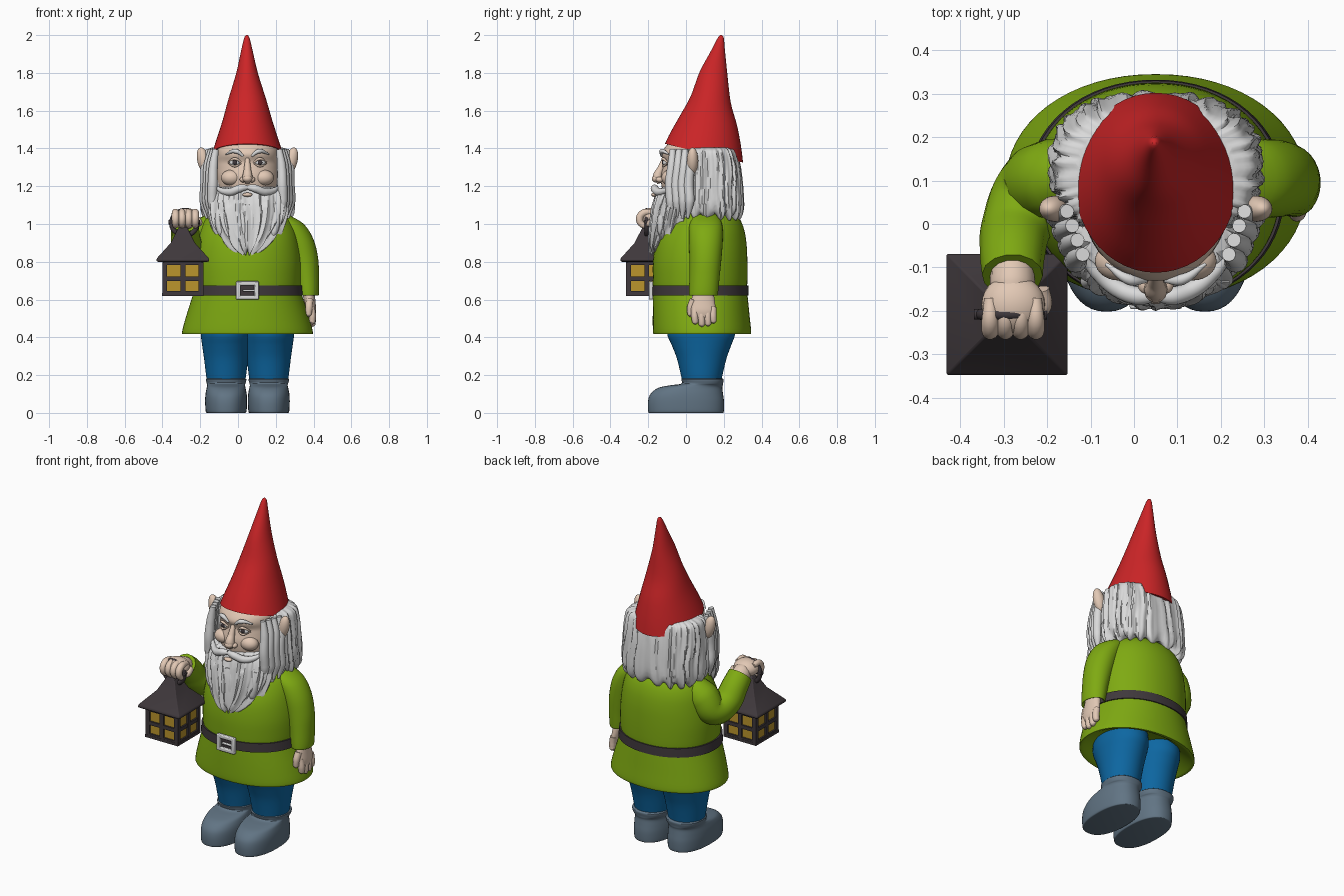
import bpy, bmesh, math
from math import sin, cos, pi, radians
from mathutils import Vector, Matrix

CX = 0.05  # centre line of the figure


def material(name, rgb):
    m = bpy.data.materials.new(name)
    m.diffuse_color = (*rgb, 1)
    return m


RED = material("hat_red", (0.60, 0.018, 0.02))
GREEN = material("tunic_green", (0.21, 0.40, 0.006))
BLUE = material("trouser_blue", (0.004, 0.135, 0.36))
GREY = material("boot_grey", (0.12, 0.175, 0.23))
SKIN = material("skin", (0.76, 0.58, 0.46))
WHITE = material("hair_white", (0.70, 0.70, 0.70))
DARK = material("dark_iron", (0.05, 0.04, 0.045))
YELLOW = material("window_yellow", (0.50, 0.30, 0.025))


def finish(name, bm, mat):
    bmesh.ops.recalc_face_normals(bm, faces=bm.faces)
    me = bpy.data.meshes.new(name)
    bm.to_mesh(me)
    bm.free()
    me.materials.append(mat)
    ob = bpy.data.objects.new(name, me)
    bpy.context.collection.objects.link(ob)
    return ob


def loft(name, mat, rings, n=48, steps=4, p=2.0, phase=0.0, warp=None):
    """Skin through rings (z, cx, cy, rx, ry[, tilt]) with smooth interpolation."""
    rings = [Vector(tuple(r) + (0,) * (6 - len(r))) for r in rings]
    path = []
    for i in range(len(rings) - 1):
        a, b = rings[max(i - 1, 0)], rings[i]
        c, d = rings[i + 1], rings[min(i + 2, len(rings) - 1)]
        for k in range(steps):
            t = k / steps
            path.append(b + 0.5 * t * ((c - a) + t * ((2 * a - 5 * b + 4 * c - d) + t * (3 * b - a - 3 * c + d))))
    path.append(rings[-1])
    bm = bmesh.new()
    loops = []
    for z, cx, cy, rx, ry, tilt in path:
        row = []
        for j in range(n):
            a = 2 * pi * j / n + phase
            m, dz = warp(a, z) if warp else (1, 0)
            c, s = cos(a), sin(a)
            x = math.copysign(abs(c) ** (2 / p), c) * rx * m
            y = math.copysign(abs(s) ** (2 / p), s) * ry * m
            row.append(bm.verts.new((cx + x, cy + y, z + tilt * y + dz)))
        loops.append(row)
    for r, q in zip(loops, loops[1:]):
        for j in range(n):
            k = (j + 1) % n
            bm.faces.new((r[j], r[k], q[k], q[j]))
    bm.faces.new(loops[0])
    bm.faces.new(loops[-1])
    return finish(name, bm, mat)


def tubes(name, mat, paths):
    """Tapered round tubes; each path is a list of (x, y, z, radius)."""
    cu = bpy.data.curves.new(name, 'CURVE')
    cu.dimensions = '3D'
    cu.bevel_depth, cu.bevel_resolution, cu.resolution_u = 1.0, 5, 8
    cu.use_fill_caps = True
    for path in paths:
        sp = cu.splines.new('BEZIER')
        sp.bezier_points.add(len(path) - 1)
        for bp, (x, y, z, r) in zip(sp.bezier_points, path):
            bp.co, bp.radius = (x, y, z), r
            bp.handle_left_type = bp.handle_right_type = 'AUTO'
    tmp = bpy.data.objects.new(name + "_curve", cu)
    bpy.context.collection.objects.link(tmp)
    dg = bpy.context.evaluated_depsgraph_get()
    me = bpy.data.meshes.new_from_object(tmp.evaluated_get(dg))
    bpy.data.objects.remove(tmp)
    me.name = name
    me.materials.clear()
    me.materials.append(mat)
    ob = bpy.data.objects.new(name, me)
    bpy.context.collection.objects.link(ob)
    return ob


def mirrored(path):
    """Path with x measured from the centre line, on both sides."""
    return [[(CX + s * x, y, z, r) for x, y, z, r in path] for s in (-1, 1)]


def blobs(name, mat, items):
    """Ellipsoids given as (centre, radii, tilt about y)."""
    bm = bmesh.new()
    for c, r, tilt in items:
        mtx = Matrix.Translation(c) @ Matrix.Rotation(tilt, 4, 'Y') @ Matrix.Diagonal((*r, 1))
        bmesh.ops.create_uvsphere(bm, u_segments=28, v_segments=18, radius=1, matrix=mtx)
    return finish(name, bm, mat)


def boxes(name, mat, items, bevel=0.0):
    """Boxes given as (centre, full size, turn about z around the lantern axis)."""
    bm = bmesh.new()
    for c, size, mtx in items:
        bmesh.ops.create_cube(bm, size=1, matrix=mtx @ Matrix.Translation(c) @ Matrix.Diagonal((*size, 1)))
    ob = finish(name, bm, mat)
    if bevel:
        mod = ob.modifiers.new("bevel", 'BEVEL')
        mod.width, mod.segments = bevel, 2
    return ob


def strands(count, depth):
    def warp(a, z):
        w = 0.9 * sin(11 * z + 3 * a) + 0.4 * sin(23 * z)
        m = 1 + depth * (abs(sin(count * a + w)) - 0.6) + depth * 0.35 * sin(count * 3.1 // 1 * a + 2 * w)
        return m, (0.018 * sin((count + 4) * a) if z < 1.1 else 0)
    return warp


# hat
loft("hat", RED, [(1.375, CX, .095, .187, .207, -.24), (1.45, CX, .105, .163, .186, -.2),
                  (1.55, CX, .12, .131, .15, -.18), (1.66, .049, .131, .1, .106, -.16),
                  (1.80, .048, .146, .057, .073, -.1), (1.92, .047, .17, .03, .036, 0),
                  (1.985, .047, .184, .014, .016, 0), (2.0, .047, .186, .004, .004, 0)])

# head, nose, ears and face
loft("head", SKIN, [(1.08, CX, .05, .12, .14), (1.18, CX, .05, .157, .175), (1.25, CX, .05, .168, .183),
                    (1.30, CX, .05, .168, .172), (1.33, CX, .05, .167, .167), (1.37, CX, .05, .167, .181),
                    (1.41, CX, .05, .16, .158), (1.46, CX, .06, .12, .12)])
tubes("nose", SKIN, [[(CX, -.115, 1.345, .012), (CX, -.135, 1.29, .019), (CX, -.15, 1.25, .027), (CX, -.14, 1.215, .012)]])
blobs("nose_tip", SKIN, [((CX, -.155, 1.24), (.026, .026, .021), 0)]
      + [((CX + s * .024, -.14, 1.235), (.017, .02, .015), 0) for s in (-1, 1)])
blobs("cheeks", SKIN, [((CX + s * .085, -.085, 1.245), (.055, .045, .042), 0) for s in (-1, 1)])
blobs("ears", SKIN, [((CX + s * .232, .035, 1.335), (.033, .03, .072), s * radians(14)) for s in (-1, 1)])
blobs("eyeballs", WHITE, [((CX + s * .067, -.108, 1.325), (.028, .016, .017), 0) for s in (-1, 1)])
blobs("pupils", DARK, [((CX + s * .067, -.121, 1.326), (.012, .006, .013), 0) for s in (-1, 1)])
tubes("eyelids", SKIN, mirrored([(.032, -.118, 1.325, .004), (.065, -.122, 1.345, .008), (.102, -.096, 1.325, .004)])
      + mirrored([(.032, -.118, 1.322, .003), (.065, -.122, 1.306, .006), (.102, -.096, 1.322, .003)]))
tubes("eyebrows", WHITE, mirrored([(.022, -.13, 1.36, .006), (.06, -.128, 1.385, .013), (.115, -.092, 1.37, .004)]))
blobs("lower_lip", SKIN, [((CX, -.168, 1.155), (.026, .016, .011), 0)])

# hair, side locks, beard and moustache
loft("hair", WHITE, [(1.06, CX, .13, .15, .11), (1.035, CX, .13, .21, .15), (1.08, CX, .13, .242, .172),
                     (1.2, CX, .13, .241, .168), (1.32, CX, .125, .234, .158), (1.385, CX, .12, .222, .145),
                     (1.405, CX, .12, .18, .12)], n=160, p=2.5, warp=strands(13, .05))
tubes("side_locks", WHITE, [q for k in range(4) for q in mirrored([
    (.168 + .012 * k, -.07 + .033 * k, 1.395, .016), (.18 + .014 * k, -.075 + .033 * k, 1.31, .024),
    (.184 + .013 * k, -.085 + .033 * k, 1.21, .027), (.186 + .014 * k, -.08 + .033 * k, 1.12, .026),
    (.18 + .012 * k, -.08 + .03 * k, 1.03, .006)])])
loft("beard", WHITE, [(.85, CX, -.145, .035, .035), (.875, CX, -.12, .088, .075), (.92, CX, -.085, .142, .11),
                      (.98, CX, -.065, .18, .125), (1.05, CX, -.05, .203, .132), (1.12, CX, -.03, .207, .138),
                      (1.17, CX, -.01, .195, .14), (1.195, CX, 0, .17, .12)], n=144, p=2.2, warp=strands(11, .08))
tubes("beard_locks", WHITE, [q for x0, x1, zb in ((.02, .015, .845), (.055, .05, .86), (.095, .085, .885), (.135, .115, .91))
                             for q in mirrored([(x0, -.155 + x0 * .25, 1.12, .012), (x0 * 1.15, -.172 + x0 * .3, 1.04, .018),
                                                (x0 * 1.05, -.178 + x0 * .35, .96, .019), (x1, -.17 + x0 * .35, zb, .005)])])
tubes("moustache", WHITE, mirrored([(0, -.165, 1.195, .013), (.04, -.166, 1.188, .021), (.09, -.147, 1.17, .021),
                                    (.14, -.108, 1.178, .015), (.172, -.07, 1.205, .004)]))

# tunic with a hollow hem
loft("tunic", GREEN, [(.47, CX, .08, .23, .18), (.43, CX, .085, .31, .225), (.418, CX, .085, .338, .252),
                      (.43, CX, .085, .346, .26), (.52, CX, .08, .322, .256), (.62, CX, .076, .29, .25),
                      (.65, CX, .075, .282, .247), (.70, CX, .075, .285, .25), (.80, CX, .075, .285, .25),
                      (.90, CX, .08, .272, .24), (.98, CX, .09, .25, .215), (1.04, CX, .095, .21, .18),
                      (1.09, CX, .095, .13, .12)], n=64, p=2.1)

# belt and buckle
loft("belt", DARK, [(.622, CX, .075, .28, .243), (.622, CX, .075, .297, .257), (.675, CX, .075, .292, .255),
                    (.675, CX, .075, .275, .24)], n=64, steps=1, p=2.1)
I4 = Matrix.Identity(4)
boxes("buckle", WHITE, [((CX, -.185, .648 + s * .038), (.12, .022, .022), I4) for s in (-1, 1)]
      + [((CX + s * .048, -.185, .648), (.024, .022, .09), I4) for s in (-1, 1)]
      + [((CX + .01, -.188, .648), (.07, .016, .012), I4)], .005)

# trousers and boots
for s, side in ((-1, "left"), (1, "right")):
    x = CX + s * .113
    loft("trouser_leg_" + side, BLUE, [(.15, x, .083, .098, .1), (.2, x, .083, .106, .11), (.29, x, .083, .117, .132),
                                       (.36, x, .082, .127, .158), (.42, x, .08, .134, .18), (.5, x, .08, .13, .17)])
    loft("boot_" + side, GREY, [(0, x, 0, .1, .195), (.008, x, 0, .108, .2), (.06, x, 0, .111, .201),
                                (.10, x, .004, .109, .192), (.132, x, .022, .103, .17), (.146, x, .055, .1, .14),
                                (.155, x, .086, .102, .11), (.178, x, .087, .107, .112), (.184, x, .087, .09, .095)], p=2.3)

# hanging arm and hand
loft("hanging_sleeve", GREEN, [(.66, .368, .092, .035, .045), (.622, .37, .092, .053, .072), (.64, .369, .093, .06, .077),
                               (.72, .362, .098, .067, .08), (.82, .345, .103, .079, .085), (.92, .315, .105, .084, .09),
                               (1.0, .27, .105, .078, .086), (1.05, .215, .105, .05, .06)], n=32)
loft("hanging_palm", SKIN, [(.505, .39, .092, .018, .05), (.54, .388, .09, .026, .066), (.59, .38, .09, .03, .063),
                            (.66, .37, .092, .035, .05)], n=28)
tubes("hanging_fingers", SKIN, [[(.388, y, .56, .019), (.394, y, .51, .0195), (.392, y + .002, z + .01, .017),
                                 (.388, y + .002, z, .005)]
                                for y, z in ((.047, .47), (.082, .457), (.115, .46), (.143, .475))]
      + [[(.38, .04, .6, .02), (.376, .026, .56, .02), (.374, .024, .52, .016), (.374, .026, .508, .004)]])

# raised arm and fist
tubes("raised_sleeve", GREEN, [[(-.12, .11, .99, .075), (-.185, .105, .94, .092), (-.235, .075, .865, .088),
                                (-.268, 0, .885, .082), (-.28, -.07, .965, .075), (-.28, -.118, 1.01, .07)]])
tubes("raised_wrist", SKIN, [[(-.28, -.08, .985, .05), (-.28, -.14, 1.02, .052), (-.28, -.18, 1.03, .04)]])
blobs("fist", SKIN, [((-.278, -.185, 1.035), (.073, .068, .05), 0)])
tubes("fist_fingers", SKIN, [[(x, -.17, 1.06, .014), (x, -.225, 1.058, .02), (x, -.246, 1.025, .02),
                              (x, -.225, .992, .016), (x, -.2, .99, .005)] for x in (-.331, -.296, -.261, -.226)]
      + [[(-.215, -.15, 1.02, .02), (-.208, -.19, 1.005, .019), (-.225, -.22, .99, .006)]])

# lantern: glowing box, window bars, roof, ring
LX, LY = -.292, -.208
boxes("lantern_windows", YELLOW, [((LX, LY, .71), (.198, .198, .16), I4)])
bars = [((LX, LY, .628), (.22, .22, .016), I4)]
for k in range(4):
    m = Matrix.Translation((LX, LY, 0)) @ Matrix.Rotation(k * pi / 2, 4, 'Z')
    bars += [((u, -.1, .71), (w, .018, .17), m) for u, w in ((-.096, .026), (0, .026), (.096, .026))]
    bars += [((0, -.1, z), (.2, .017, h), m) for z, h in ((.635, .022), (.71, .022), (.794, .024))]
boxes("lantern_frame", DARK, bars)
roof = loft("lantern_roof", DARK, [(z, LX, LY, h * 1.4142, h * 1.4142) for z, h in
                                   ((.800, .135), (.806, .14), (.818, .138), (.9, .064), (.975, .026), (.985, .018))],
            n=4, steps=1, phase=pi / 4)
mod = roof.modifiers.new("bevel", 'BEVEL')
mod.width, mod.segments = .005, 2
ring = [(LX + .008 + .068 * cos(2 * pi * k / 24), LY, 1.005 + .066 * sin(2 * pi * k / 24), .013) for k in range(25)]
tubes("lantern_ring", DARK, [ring])
tubes("lantern_grip", DARK, [[(-.368, LY, 1.01, .012), (-.2, LY, 1.01, .012)]])

# shading
bpy.ops.object.select_all(action='SELECT')
bpy.context.view_layer.objects.active = roof
bpy.ops.object.shade_smooth_by_angle(angle=radians(42))
